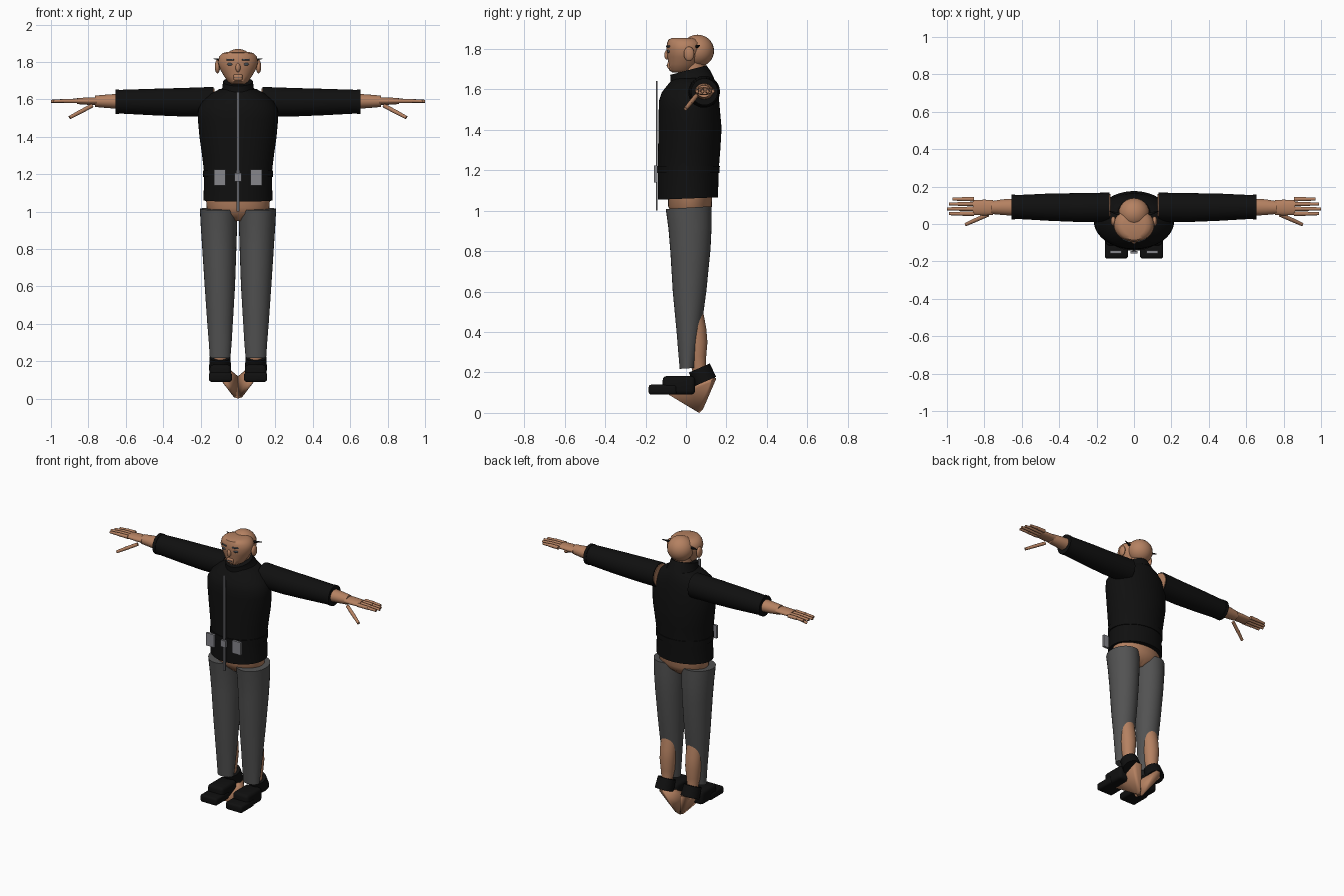
import bpy, bmesh, math
from mathutils import Vector, Matrix

cube = bpy.data.objects.get("Cube")
if cube:
    bpy.data.objects.remove(cube)


def material(name, *rgb):
    m = bpy.data.materials.new(name)
    m.use_nodes = True
    m.diffuse_color = (*rgb, 1)
    node = next(n for n in m.node_tree.nodes if n.type == 'BSDF_PRINCIPLED')
    node.inputs["Base Color"].default_value = (*rgb, 1)
    return m


SKIN = material("skin", .46, .22, .12)
BLACK = material("black_cloth", .005, .005, .005)
GREY = material("grey_cloth", .085, .085, .085)
ZIP = material("zip_metal", .13, .13, .14)
METAL = material("buckle_metal", .24, .24, .26)
SLATE = material("slate", .07, .085, .1)


def finish(name, bm, mat, angle=40):
    bmesh.ops.recalc_face_normals(bm, faces=bm.faces)
    mesh = bpy.data.meshes.new(name)
    bm.to_mesh(mesh)
    bm.free()
    mesh.materials.append(mat)
    ob = bpy.data.objects.new(name, mesh)
    bpy.context.collection.objects.link(ob)
    bpy.ops.object.select_all(action='DESELECT')
    ob.select_set(True)
    bpy.context.view_layer.objects.active = ob
    bpy.ops.object.shade_smooth_by_angle(angle=math.radians(angle))
    return ob


def loft(name, rings, mat, axis='z', side=1, n=32, tilt=0):
    """Skin elliptical rings: position on axis, two centres, two radii."""
    bm = bmesh.new()
    loops = []
    for t, c1, c2, r1, r2 in rings:
        loop = []
        for i in range(n):
            a = math.tau * i / n
            u, v = c1 + r1 * math.cos(a), c2 + r2 * math.sin(a)
            p = (u * side, v, t + tilt * (v - c2)) if axis == 'z' else (t * side, u, v)
            loop.append(bm.verts.new(p))
        loops.append(loop)
    for a, b in zip(loops, loops[1:]):
        for i in range(n):
            j = (i + 1) % n
            bm.faces.new((a[i], a[j], b[j], b[i]))
    bm.faces.new(loops[0])
    bm.faces.new(loops[-1])
    return finish(name, bm, mat)


def ball(name, loc, size, mat):
    bm = bmesh.new()
    bmesh.ops.create_uvsphere(bm, u_segments=24, v_segments=14, radius=1,
                              matrix=Matrix.Translation(loc) @ Matrix.Diagonal((*size, 1)))
    return finish(name, bm, mat)


def rod(name, p, q, r1, r2, mat, n=14):
    p, q = Vector(p), Vector(q)
    d = q - p
    m = Matrix.Translation((p + q) / 2) @ d.to_track_quat('Z', 'Y').to_matrix().to_4x4()
    bm = bmesh.new()
    bmesh.ops.create_cone(bm, cap_ends=True, segments=n, radius1=r1, radius2=r2,
                          depth=d.length, matrix=m)
    return finish(name, bm, mat)


def box(name, loc, size, mat, bevel=0):
    bm = bmesh.new()
    bmesh.ops.create_cube(bm, size=1, matrix=Matrix.Translation(loc) @ Matrix.Diagonal((*size, 1)))
    if bevel:
        bmesh.ops.bevel(bm, geom=bm.edges[:], offset=bevel, segments=3, profile=.5, affect='EDGES')
    return finish(name, bm, mat)


# Jacket body, belt and collar
loft("jacket_body", [
    (1.06, 0, .01, .185, .148), (1.2, 0, .012, .18, .15), (1.3, 0, .016, .192, .154),
    (1.4, 0, .02, .206, .156), (1.5, 0, .016, .215, .151), (1.55, 0, .015, .212, .148),
    (1.59, 0, .018, .19, .138), (1.63, 0, .03, .145, .118), (1.655, 0, .035, .1, .1)],
    BLACK, n=48, tilt=.04)
loft("belt", [(1.185, 0, .012, .186, .154), (1.22, 0, .012, .187, .155)], BLACK, n=48)
loft("collar", [(1.63, 0, .03, .105, .108), (1.66, 0, .024, .084, .1),
                (1.695, 0, .012, .08, .09)], BLACK, tilt=.26)

# Zip and buckle plates
box("zip", (0, -.145, 1.32), (.016, .008, .64), ZIP)
box("zip_buckle", (0, -.151, 1.183), (.038, .014, .045), METAL)

# Pelvis and neck
loft("pelvis", [(.95, 0, .02, .06, .05), (.985, 0, .02, .14, .09), (1.02, 0, .02, .168, .108),
                (1.09, 0, .02, .172, .11)], SKIN)
loft("neck", [(1.6, 0, .04, .06, .06), (1.74, 0, .035, .055, .06)], SKIN)

# Head: face block with a flat crown, and a round skull behind it
loft("face", [
    (1.682, 0, -.025, .035, .04), (1.695, 0, -.02, .055, .064), (1.725, 0, -.012, .075, .074),
    (1.76, 0, -.008, .095, .084), (1.8, 0, -.005, .108, .092), (1.83, 0, -.005, .1, .088),
    (1.847, 0, -.01, .082, .076), (1.854, 0, -.012, .06, .055)], SKIN)
ball("skull", (0, .057, 1.79), (.083, .082, .08), SKIN)
ball("nose", (0, -.094, 1.77), (.013, .013, .024), SKIN)
box("mouth", (0, -.078, 1.718), (.048, .03, .034), SKIN, .01)
box("lip_line", (0, -.0935, 1.718), (.036, .004, .004), SLATE)

for side, tag in ((1, "left"), (-1, "right")):
    # Face details
    ball(tag + "_ear", (side * .11, .015, 1.775), (.014, .026, .036), SKIN)
    ball(tag + "_eye", (side * .041, -.084, 1.788), (.017, .009, .008), SLATE)
    rod(tag + "_eyebrow", (side * .022, -.095, 1.812), (side * .06, -.081, 1.812), .005, .004, SLATE)
    rod(tag + "_temple_tuft", (side * .07, .05, 1.81), (side * .13, .068, 1.818), .01, .002, BLACK)
    # Jacket front plate
    box(tag + "_pocket_plate", (side * .098, -.149, 1.182), (.062, .016, .085), METAL)

    # Sleeve, cuff and arm
    loft(tag + "_sleeve", [
        (.13, .09, 1.588, .078, .079), (.3, .088, 1.585, .077, .076), (.45, .09, 1.586, .073, .071),
        (.64, .091, 1.588, .063, .063)], BLACK, 'x', side)
    loft(tag + "_cuff", [(.635, .091, 1.588, .066, .066), (.655, .091, 1.588, .066, .066)],
         BLACK, 'x', side)
    loft(tag + "_shoulder", [(.126, .09, 1.588, .07, .071), (.2, .09, 1.588, .07, .07)],
         SKIN, 'x', side)
    loft(tag + "_forearm", [(.64, .09, 1.59, .046, .04), (.7, .09, 1.59, .042, .036),
                            (.765, .088, 1.59, .034, .03)], SKIN, 'x', side)

    # Hand
    loft(tag + "_palm", [(.755, .088, 1.591, .04, .02), (.8, .088, 1.591, .042, .02),
                         (.86, .088, 1.591, .04, .016)], SKIN, 'x', side)
    for i, tip in enumerate((.99, 1.0, .99, .97)):
        y = .055 + i * .026
        mid = .87 + (tip - .87) * .5
        rod(f"{tag}_finger_{i}_base", (side * .855, y, 1.592), (side * mid, y, 1.592), .012, .011, SKIN)
        rod(f"{tag}_finger_{i}_tip", (side * mid, y, 1.592), (side * tip, y, 1.59), .01, .008, SKIN)
    rod(tag + "_thumb_base", (side * .78, .05, 1.567), (side * .85, .02, 1.53), .011, .011, SKIN)
    rod(tag + "_thumb_tip", (side * .845, .022, 1.533), (side * .9, -.003, 1.503), .011, .009, SKIN)

    # Trouser leg with the calf showing behind it
    loft(tag + "_trouser_leg", [
        (.22, .0955, .006, .055, .037), (.3, .095, .01, .061, .048), (.4, .096, .014, .068, .06),
        (.6, .097, .018, .081, .083), (.8, .1, .022, .091, .099), (.92, .102, .02, .097, .107),
        (1.015, .103, .013, .101, .113)], GREY, side=side, tilt=.06)
    loft(tag + "_calf", [
        (.17, .095, .075, .035, .035), (.23, .095, .062, .036, .036), (.28, .095, .057, .044, .043),
        (.35, .095, .056, .051, .05), (.42, .095, .05, .052, .05), (.52, .095, .035, .05, .046),
        (.6, .095, .025, .045, .04)], SKIN, side=side)

    # Shoe: toe, upper and tilted ankle collar
    box(tag + "_shoe_toe", (side * .094, -.115, .115), (.124, .14, .05), BLACK, .014)
    box(tag + "_shoe_upper", (side * .094, -.035, .136), (.115, .16, .092), BLACK, .02)
    rod(tag + "_ankle_collar", (side * .096, .095, .155), (side * .096, .066, .222), .059, .056, BLACK, 32)

    # Bare heel wedge angled down to the centre line
    bm = bmesh.new()
    for x, y, z in ((.115, .12, .15), (.06, .15, .17), (.1, .14, .175), (.085, -.09, .093),
                    (.05, -.07, .1), (0, .065, 0), (.022, .055, .008), (.02, .085, .02),
                    (0, .05, .12), (.04, .05, .15), (.1, .03, .11)):
        bm.verts.new((x * side, y, z))
    bmesh.ops.convex_hull(bm, input=bm.verts)
    finish(tag + "_heel", bm, SKIN, 60)
